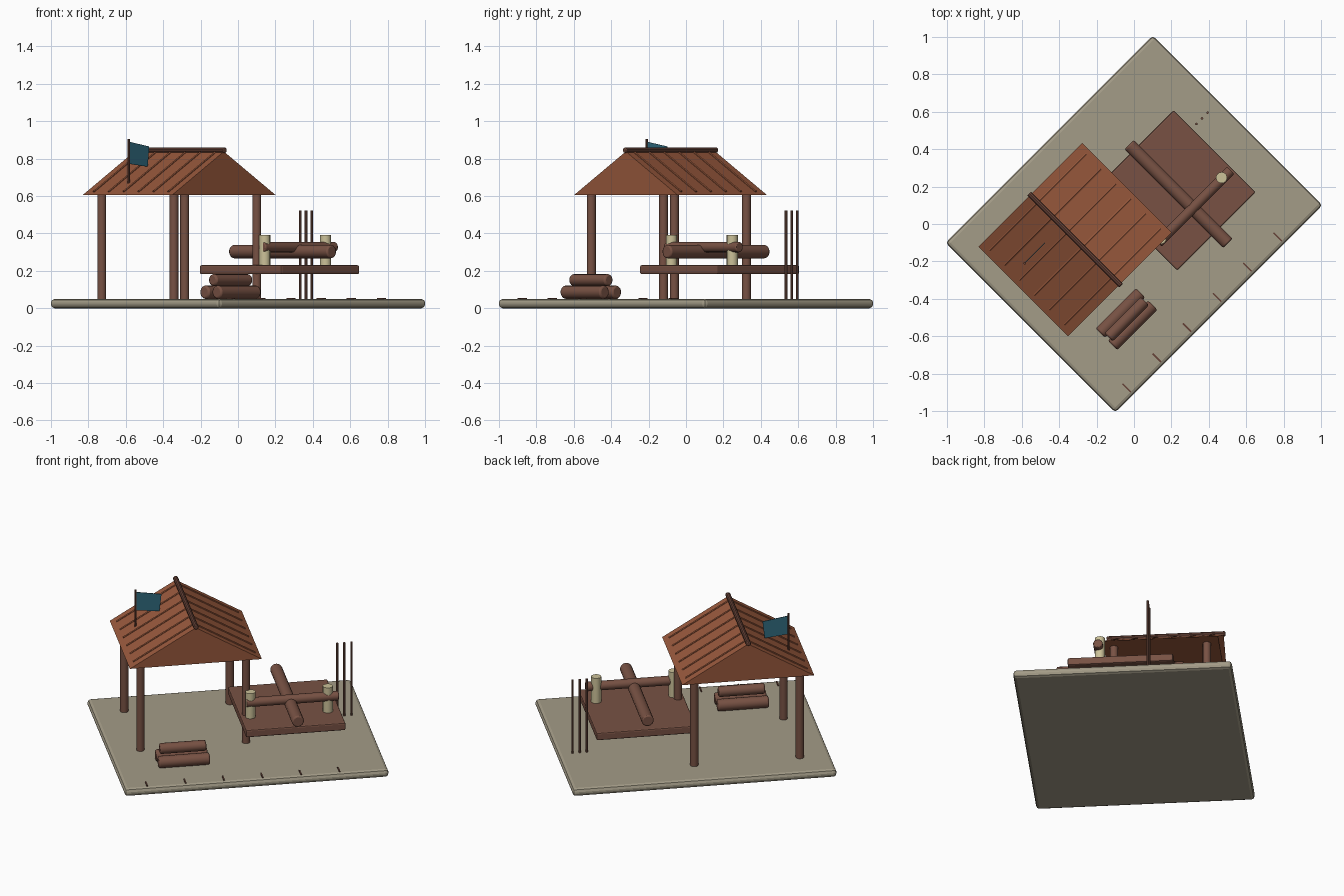
import bpy, bmesh, math
from mathutils import Vector, Matrix

if "Cube" in bpy.data.objects:
    bpy.data.objects.remove(bpy.data.objects["Cube"])

# The whole yard is laid out along u/v axes turned 45 degrees
TURN = Matrix.Rotation(math.radians(45), 4, 'Z')


def srgb(r, g, b):
    lin = [((c + 0.055) / 1.055) ** 2.4 for c in (r, g, b)]
    return (*lin, 1)


def material(name, r, g, b):
    m = bpy.data.materials.new(name)
    m.diffuse_color = srgb(r, g, b)
    m.use_nodes = True
    m.node_tree.nodes["Principled BSDF"].inputs["Base Color"].default_value = m.diffuse_color
    return m


STONE = material("ground grey", 0.64, 0.61, 0.53)
WOOD = material("brown wood", 0.47, 0.32, 0.265)
ROOF = material("roof red brown", 0.595, 0.345, 0.235)
DARK = material("dark wood", 0.40, 0.26, 0.215)
CREAM = material("pale wood", 0.80, 0.76, 0.60)
TEAL = material("flag teal", 0.19, 0.42, 0.50)


def finish(name, bm, mat, bevel=0, segments=2, smooth=False):
    bmesh.ops.recalc_face_normals(bm, faces=bm.faces)
    bm.transform(TURN)
    me = bpy.data.meshes.new(name)
    bm.to_mesh(me)
    bm.free()
    me.materials.append(mat)
    ob = bpy.data.objects.new(name, me)
    bpy.context.collection.objects.link(ob)
    if bevel:
        mod = ob.modifiers.new("bevel", 'BEVEL')
        mod.width, mod.segments = bevel, segments
        mod.limit_method, mod.angle_limit = 'ANGLE', math.radians(50)
    if smooth:
        bpy.ops.object.select_all(action='DESELECT')
        ob.select_set(True)
        bpy.context.view_layer.objects.active = ob
        bpy.ops.object.shade_smooth_by_angle(angle=math.radians(35))
    return ob


def box(name, lo, hi, mat, bevel=0, segments=2):
    bm = bmesh.new()
    bmesh.ops.create_cube(bm, size=1)
    lo, hi = Vector(lo), Vector(hi)
    for v in bm.verts:
        v.co = Vector([(a + b) / 2 + c * (b - a) for a, b, c in zip(lo, hi, v.co)])
    return finish(name, bm, mat, bevel, segments)


def rod(name, a, b, r, mat, sides=14, bevel=0):
    a, b = Vector(a), Vector(b)
    bm = bmesh.new()
    bmesh.ops.create_cone(bm, cap_ends=True, segments=sides,
                          radius1=r, radius2=r, depth=(b - a).length)
    rot = (b - a).to_track_quat('Z', 'Y').to_matrix().to_4x4()
    bm.transform(Matrix.Translation((a + b) / 2) @ rot)
    return finish(name, bm, mat, bevel, 2, True)


def prism(name, profile, v0, v1, mat):
    """Extrude a (u, z) profile along v."""
    bm = bmesh.new()
    face = bm.faces.new([bm.verts.new((u, v0, z)) for u, z in profile])
    ext = bmesh.ops.extrude_face_region(bm, geom=[face])
    verts = [g for g in ext["geom"] if isinstance(g, bmesh.types.BMVert)]
    bmesh.ops.translate(bm, verts=verts, vec=(0, v1 - v0, 0))
    return finish(name, bm, mat)


G = 0.05  # ground level

# Ground slab
box("ground_slab", (-0.784, -0.642, 0), (0.784, 0.642, G), STONE, 0.02, 2)

# Shelter posts
for u in (-0.6, 0.027):
    for v in (-0.115, 0.43):
        rod("shelter_post", (u, v, G - 0.01), (u, v, 0.61), 0.024, WOOD)

# Gabled roof with battens on both slopes and a ridge log
RU, HALF, V0, V1 = -0.281, 0.392, -0.174, 0.502
EAVE, PEAK = 0.605, 0.838
prism("roof", [(RU - HALF, EAVE), (RU + HALF, EAVE), (RU, PEAK)], V0, V1, ROOF)
for side in (-1, 1):
    for i in range(6):
        v = V0 + (V1 - V0) * (i + 0.5) / 6
        rod("roof_batten", (RU + side * 0.01, v, PEAK - 0.006),
            (RU + side * (HALF - 0.03), v, EAVE + 0.018), 0.007, ROOF, 6)
rod("ridge_log", (RU, V0 - 0.01, 0.845), (RU, V1 + 0.01, 0.845), 0.015, DARK, 10, 0.004)

# Flag on its pole
rod("flag_pole", (-0.562, 0.265, 0.66), (-0.562, 0.265, 0.905), 0.007, DARK, 8)
bm = bmesh.new()
flag = [(-0.558, 0.89), (-0.408, 0.865), (-0.42, 0.757), (-0.558, 0.772)]
rings = [[bm.verts.new((u, v, z)) for u, z in flag] for v in (0.263, 0.267)]
bm.faces.new(rings[0])
bm.faces.new(rings[1][::-1])
for i in range(4):
    j = (i + 1) % 4
    bm.faces.new((rings[0][i], rings[0][j], rings[1][j], rings[1][i]))
finish("flag", bm, TEAL)

# Raised work platform with crossed logs resting on two stumps
box("platform", (-0.012, -0.339, 0.182), (0.58, 0.28, 0.23), WOOD, 0.008, 2)
rod("long_log", (0.282, -0.428, 0.303), (0.282, 0.318, 0.303), 0.036, WOOD, 14, 0.008)
rod("cross_log", (0.02, -0.163, 0.327), (0.568, -0.163, 0.327), 0.028, WOOD, 14, 0.006)
for u in (0.046, 0.506):
    rod("stump", (u, -0.156, 0.228), (u, -0.156, 0.392), 0.03, CREAM, 14)

# Three upright poles behind the platform
for i in range(3):
    u, v = 0.614 + 0.0425 * i, 0.1425
    rod("upright_pole", (u, v, G - 0.005), (u, v, 0.522), 0.007, WOOD, 8)

# Stack of logs
for v in (-0.285, -0.378):
    rod("stacked_log", (-0.54, v, 0.086), (-0.236, v, 0.086), 0.036, WOOD, 14, 0.01)
rod("top_log", (-0.525, -0.332, 0.151), (-0.25, -0.332, 0.151), 0.032, WOOD, 14, 0.01)

# Short marks along the front edge of the slab
for i in range(6):
    u = -0.648 + 0.2285 * i
    box("edge_mark", (u - 0.004, -0.622, G - 0.004), (u + 0.004, -0.56, G + 0.005), DARK)
